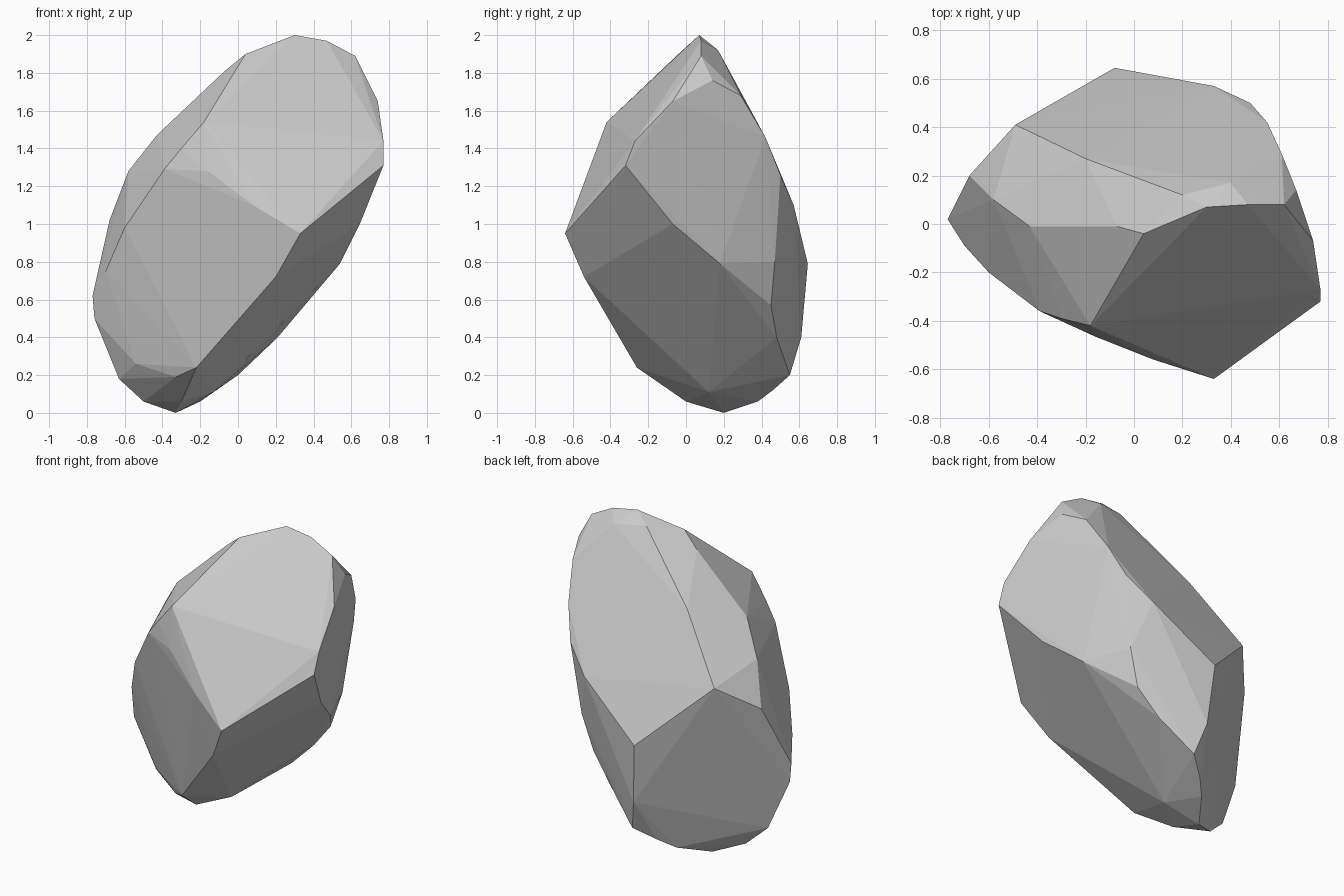
import bpy, bmesh

# Corner points of the boulder, grouped by region; the hull makes the facets
front_corners = [
    (0.33, -0.64, 0.95), (-0.18, -0.42, 1.54), (0.77, -0.32, 1.31),
    (-0.39, -0.36, 1.29), (-0.16, -0.465, 1.28), (0.08, -0.56, 1.1),
    (-0.6, -0.2, 0.98), (-0.3, -0.39, 1.4), (0.2, -0.54, 0.72),
    (0.77, -0.27, 1.44),
]
crown = [
    (0.04, -0.04, 1.9), (0.3, 0.07, 2.0), (0.2, 0.12, 1.94),
    (0.47, 0.08, 1.97), (0.62, 0.08, 1.89), (0.67, 0.14, 1.76),
    (0.74, -0.07, 1.65), (0.61, 0.29, 1.68), (0.4, 0.17, 1.92),
    (0.55, 0.42, 1.46), (-0.2, 0.27, 1.56),
]
left_corners = [
    (-0.77, 0.02, 0.62), (-0.43, -0.01, 1.47), (-0.07, -0.01, 1.81),
    (-0.68, 0.2, 1.02), (-0.49, 0.41, 1.18), (-0.58, 0.1, 1.28),
    (-0.7, -0.09, 0.75), (-0.76, 0.02, 0.5),
]
back_and_right = [
    (-0.08, 0.645, 0.79), (-0.05, 0.61, 0.4), (0.33, 0.57, 1.1),
    (0.48, 0.5, 1.26), (0.42, 0.47, 0.8), (0.35, 0.45, 0.57),
    (0.54, 0.18, 0.79), (0.645, -0.07, 1.0), (0.21, 0.48, 0.4),
    (0.0, 0.55, 0.2),
]
base = [
    (-0.22, -0.26, 0.24), (-0.33, -0.17, 0.19), (-0.54, -0.07, 0.26),
    (-0.33, 0.2, 0.0), (-0.13, 0.12, 0.11), (-0.2, 0.38, 0.06),
    (-0.12, 0.46, 0.12), (-0.5, 0.1, 0.06), (-0.63, 0.06, 0.18),
    (-0.3, 0.0, 0.06),
]

# Boulder: convex hull with flat facets
bm = bmesh.new()
for group in (front_corners, crown, left_corners, back_and_right, base):
    for p in group:
        bm.verts.new(p)
bmesh.ops.convex_hull(bm, input=bm.verts)
unused = [v for v in bm.verts if not v.link_faces]
bmesh.ops.delete(bm, geom=unused, context='VERTS')
bmesh.ops.recalc_face_normals(bm, faces=bm.faces)

mesh = bpy.data.meshes.new("boulder")
bm.to_mesh(mesh)
bm.free()
boulder = bpy.data.objects.new("boulder", mesh)
bpy.context.collection.objects.link(boulder)
